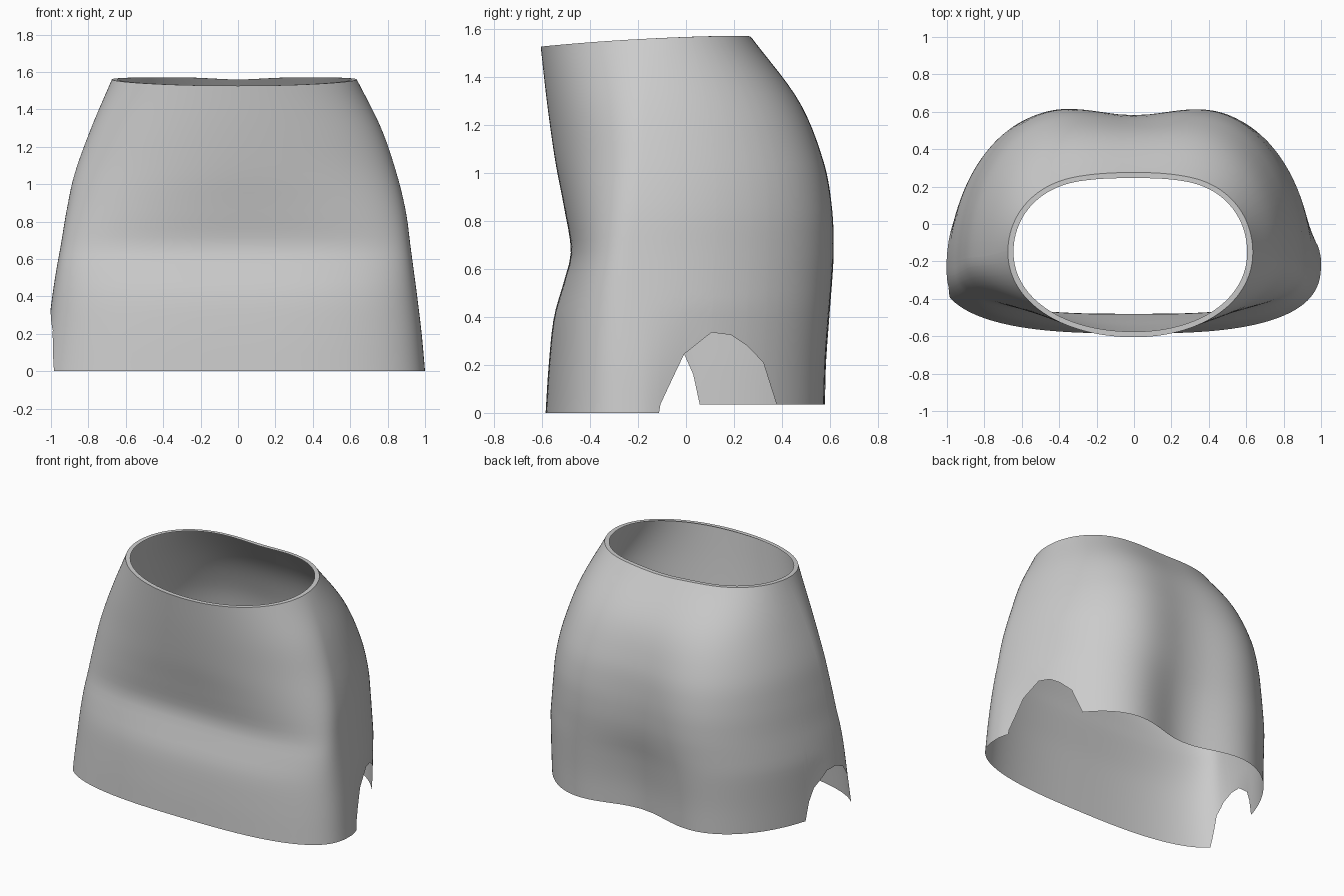
import bpy, math

if "Cube" in bpy.data.objects:
    bpy.data.objects.remove(bpy.data.objects["Cube"])

COLS, ROWS = 208, 32

# height, left half-width, right half-width, y of widest point, front y, back y, back groove depth, front squareness
LEVELS = [
    (0.00, 1.045, 1.000, -0.20, -0.585, 0.665, 0.170, 2.75),
    (0.20, 1.018, 0.982, -0.20, -0.572, 0.667, 0.160, 2.75),
    (0.40, 0.993, 0.958, -0.20, -0.550, 0.675, 0.140, 2.80),
    (0.55, 0.970, 0.938, -0.20, -0.508, 0.680, 0.115, 2.95),
    (0.67, 0.948, 0.922, -0.20, -0.480, 0.684, 0.105, 2.90),
    (0.85, 0.918, 0.898, -0.19, -0.507, 0.675, 0.095, 2.45),
    (1.05, 0.875, 0.850, -0.18, -0.545, 0.630, 0.075, 2.10),
    (1.30, 0.785, 0.765, -0.17, -0.580, 0.510, 0.045, 2.00),
    (1.57, 0.670, 0.630, -0.14, -0.610, 0.283, 0.015, 2.05),
]

# side slits: (y, hem height)
SLIT_RIGHT = [(-0.11, 0.0), (-0.105, 0.035), (-0.01, 0.245), (0.10, 0.335), (0.18, 0.325),
              (0.25, 0.28), (0.32, 0.21), (0.38, 0.035)]
SLIT_LEFT = [(-0.39, 0.0), (-0.34, 0.22), (-0.28, 0.30), (-0.20, 0.335), (-0.12, 0.33),
             (-0.01, 0.245), (0.03, 0.16), (0.06, 0.035)]


def profile(z):
    """Smoothly interpolated section values at height z."""
    z = min(max(z, 0.0), LEVELS[-1][0])
    k = 0
    while k < len(LEVELS) - 2 and z > LEVELS[k + 1][0]:
        k += 1

    def slope(i, c):
        a, b = LEVELS[max(i - 1, 0)], LEVELS[min(i + 1, len(LEVELS) - 1)]
        return (b[c] - a[c]) / (b[0] - a[0])
    p, q = LEVELS[k], LEVELS[k + 1]
    h = q[0] - p[0]
    u = (z - p[0]) / h
    return [(2*u**3 - 3*u**2 + 1) * p[c] + (u**3 - 2*u**2 + u) * h * slope(k, c)
            + (3*u**2 - 2*u**3) * q[c] + (u**3 - u**2) * h * slope(k + 1, c)
            for c in range(1, 8)]


def section(t, z, inset=0.0):
    """Point on the cloth at angle t and height z."""
    left, right, yc, front, back, groove, square = profile(z)
    c, s = math.cos(t), math.sin(t)
    # squarer hips at the back, straighter sides
    p, q = (square, square) if s < 0 else (2.9, 1.8 + 0.2 * max(z, 0) / 1.57)
    x = math.copysign(abs(c) ** (2 / p), c) * (right if c > 0 else left)
    r = abs(s) ** (2 / q)
    y = yc + r * (front - yc if s < 0 else back - yc)
    if s > 0:
        # back hem drawn in at the sides, groove down the middle
        w = min(r / 0.3, 1)
        x *= 1 - 0.05 * max(0, 1 - z / 0.45) * w * w * (3 - 2 * w)
        y -= groove * math.exp(-x * x / (2 * 0.26 ** 2))
    if inset:
        f = 1 - inset / math.hypot(x, y - yc)
        x, y = x * f, yc + (y - yc) * f
    return x, y, z


def hem(t):
    """Hem height, rising into the slit on each side."""
    x, y, _ = section(t, 0.15)
    pts = SLIT_RIGHT if x > 0 else SLIT_LEFT
    if y <= pts[0][0] + 1e-5:
        return pts[0][1]
    for (y0, z0), (y1, z1) in zip(pts, pts[1:]):
        if y <= y1:
            return z0 + (z1 - z0) * (y - y0) / (y1 - y0)
    return pts[-1][1]


def rim(t):
    """Waist height, lower at the front with a slight dip at the middle back."""
    x, y, _ = section(t, 1.56)
    dip = 0.012 * math.exp(-x * x / 0.04) if y > 0 else 0
    return 1.566 + 0.035 * y - 0.05 * y * y - dip


# even columns, plus extra ones on the slit corners
angles = [2 * math.pi * i / COLS for i in range(COLS)]
for pts, side in ((SLIT_RIGHT, 1), (SLIT_LEFT, -1)):
    for y, _ in pts:
        lo, hi = -math.pi / 2, math.pi / 4
        for _ in range(50):
            mid = (lo + hi) / 2
            t = mid if side > 0 else math.pi - mid
            if section(t, 0.15)[1] < y:
                lo = mid
            else:
                hi = mid
        angles.append((hi if side > 0 else math.pi - hi) % (2 * math.pi))
angles.sort()
COLS = len(angles)
hems = [hem(t) for t in angles]
rims = [rim(t) for t in angles]

# outer cloth, then the waist edge folded inwards
verts = []
for j in range(ROWS + 1):
    v = j / ROWS
    verts += [section(t, a + (b - a) * v) for t, a, b in zip(angles, hems, rims)]
verts += [section(t, b, 0.03) for t, b in zip(angles, rims)]

faces = []
for j in range(ROWS + 1):
    for i in range(COLS):
        k = (i + 1) % COLS
        faces.append((j*COLS + i, j*COLS + k, (j + 1)*COLS + k, (j + 1)*COLS + i))

mesh = bpy.data.meshes.new("skirt")
mesh.from_pydata(verts, [], faces)
mesh.update()
skirt = bpy.data.objects.new("skirt", mesh)
bpy.context.collection.objects.link(skirt)

grey = bpy.data.materials.new("grey cloth")
grey.diffuse_color = (0.6, 0.6, 0.6, 1)
grey.use_nodes = True
grey.node_tree.nodes["Principled BSDF"].inputs["Base Color"].default_value = grey.diffuse_color
mesh.materials.append(grey)

# smooth cloth with a crisp waist edge
bpy.context.view_layer.objects.active = skirt
skirt.select_set(True)
bpy.ops.object.shade_smooth_by_angle(angle=math.radians(40))
